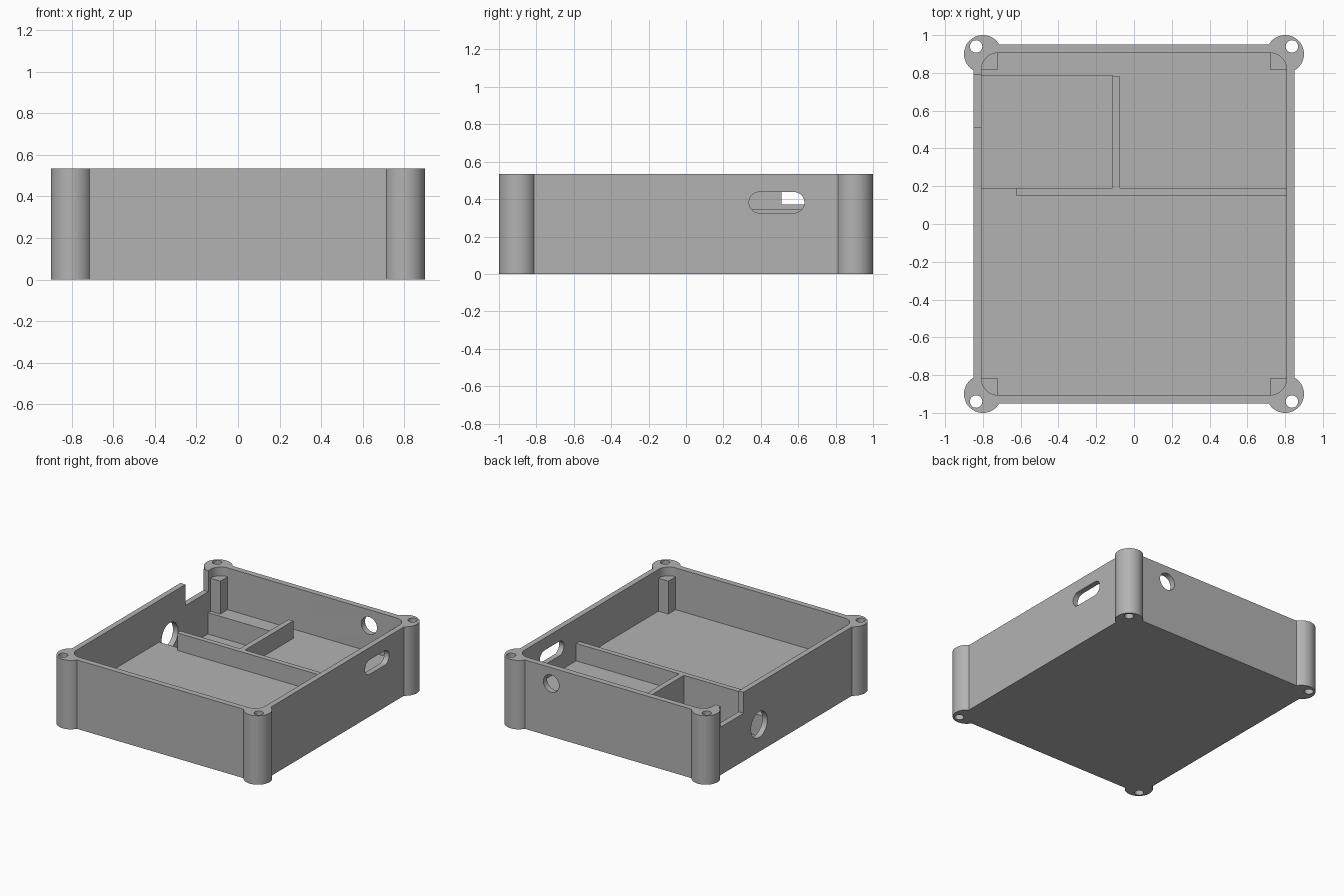
import bpy, bmesh
from math import cos, sin, radians

if "Cube" in bpy.data.objects:
    bpy.data.objects.remove(bpy.data.objects["Cube"])

grey = bpy.data.materials.new("matte_grey")
grey.use_nodes = True
grey.diffuse_color = (0.45, 0.45, 0.45, 1)
grey.node_tree.nodes["Principled BSDF"].inputs["Base Color"].default_value = grey.diffuse_color

HEIGHT, FLOOR, BASE = 0.533, 0.21, 0.045
IN_X, IN_Y = 0.807, 0.905          # inner half sizes
CORNERS = [(1, 1), (-1, 1), (-1, -1), (1, -1)]


def arc(cx, cy, r, start, end, steps):
    angles = [radians(start + (end - start) * i / steps) for i in range(steps + 1)]
    return [(cx + r * cos(a), cy + r * sin(a)) for a in angles]


def circle(cx, cy, r, steps=40):
    return arc(cx, cy, r, 0, 360, steps)[:-1]


def rect(x0, x1, y0, y1):
    return [(x0, y0), (x1, y0), (x1, y1), (x0, y1)]


def four_corners(corner):
    """Repeat a first-quadrant run of points around all four corners."""
    outline = []
    for sx, sy in CORNERS:
        run = corner if sx * sy > 0 else corner[::-1]
        outline += [(sx * x, sy * y) for x, y in run]
    return outline


def prism(name, outline, lo, hi, axis="z"):
    """Extrude a flat outline along an axis."""
    place = {"x": lambda u, v, w: (w, u, v),
             "y": lambda u, v, w: (u, w, v),
             "z": lambda u, v, w: (u, v, w)}[axis]
    bm = bmesh.new()
    low = [bm.verts.new(place(u, v, lo)) for u, v in outline]
    high = [bm.verts.new(place(u, v, hi)) for u, v in outline]
    bm.faces.new(low)
    bm.faces.new(high)
    for i in range(len(low)):
        j = (i + 1) % len(low)
        bm.faces.new((low[i], low[j], high[j], high[i]))
    bmesh.ops.recalc_face_normals(bm, faces=bm.faces)
    mesh = bpy.data.meshes.new(name)
    bm.to_mesh(mesh)
    bm.free()
    mesh.materials.append(grey)
    obj = bpy.data.objects.new(name, mesh)
    bpy.context.collection.objects.link(obj)
    return obj


def activate(obj):
    bpy.ops.object.select_all(action="DESELECT")
    obj.select_set(True)
    bpy.context.view_layer.objects.active = obj


def cut(target, cutter):
    mod = target.modifiers.new("cut", "BOOLEAN")
    mod.operation, mod.solver, mod.object = "DIFFERENCE", "EXACT", cutter
    activate(target)
    bpy.ops.object.modifier_apply(modifier=mod.name)
    bpy.data.objects.remove(cutter)


# Case body with a round lug on each corner
case = prism("case_body", four_corners(arc(0.8, 0.9, 0.1, -60, 150, 32)), 0, HEIGHT)

# Main cavity with rounded corners, and the deeper pocket in its floor
r = 0.085
cut(case, prism("cavity", four_corners(arc(IN_X - r, IN_Y - r, r, 0, 90, 12)), FLOOR, 1))
cut(case, prism("pocket", rect(-IN_X, -0.115, 0.19, 0.785), BASE, 0.4))

# Screw holes through the lugs
for sx, sy in CORNERS:
    cut(case, prism("screw_hole", circle(sx * 0.836, sy * 0.94, 0.033, 24), -1, 1))

# Wall openings: slot, two round holes and a notch in the rim
slot = arc(0.577, 0.382, 0.056, -90, 90, 16) + arc(0.393, 0.382, 0.056, 90, 270, 16)
cut(case, prism("slot", slot, 0.75, 1, "x"))
cut(case, prism("side_hole", circle(0.32, 0.21, 0.1), -1, -0.78, "x"))
cut(case, prism("back_hole", circle(0.488, 0.41, 0.067), 0.85, 1.1, "y"))
cut(case, prism("notch", rect(0.51, 0.79, 0.37, 1), -0.88, -0.78, "x"))
activate(case)
bpy.ops.object.shade_smooth_by_angle(angle=radians(30))

# Low dividing walls on the floor
prism("long_divider", rect(-0.624, IN_X, 0.15, 0.19), FLOOR, 0.345)
prism("short_divider", rect(-0.115, -0.073, 0.19, 0.78), FLOOR, 0.345)

# Square support posts in the corners, shaped to the rounded cavity
post = [(0.722, 0.815), (IN_X, 0.815)] + arc(IN_X - r, IN_Y - r, r, 0, 90, 12)
for sx, sy in CORNERS:
    prism("corner_post", [(sx * x, sy * y) for x, y in post], FLOOR, 0.465)
